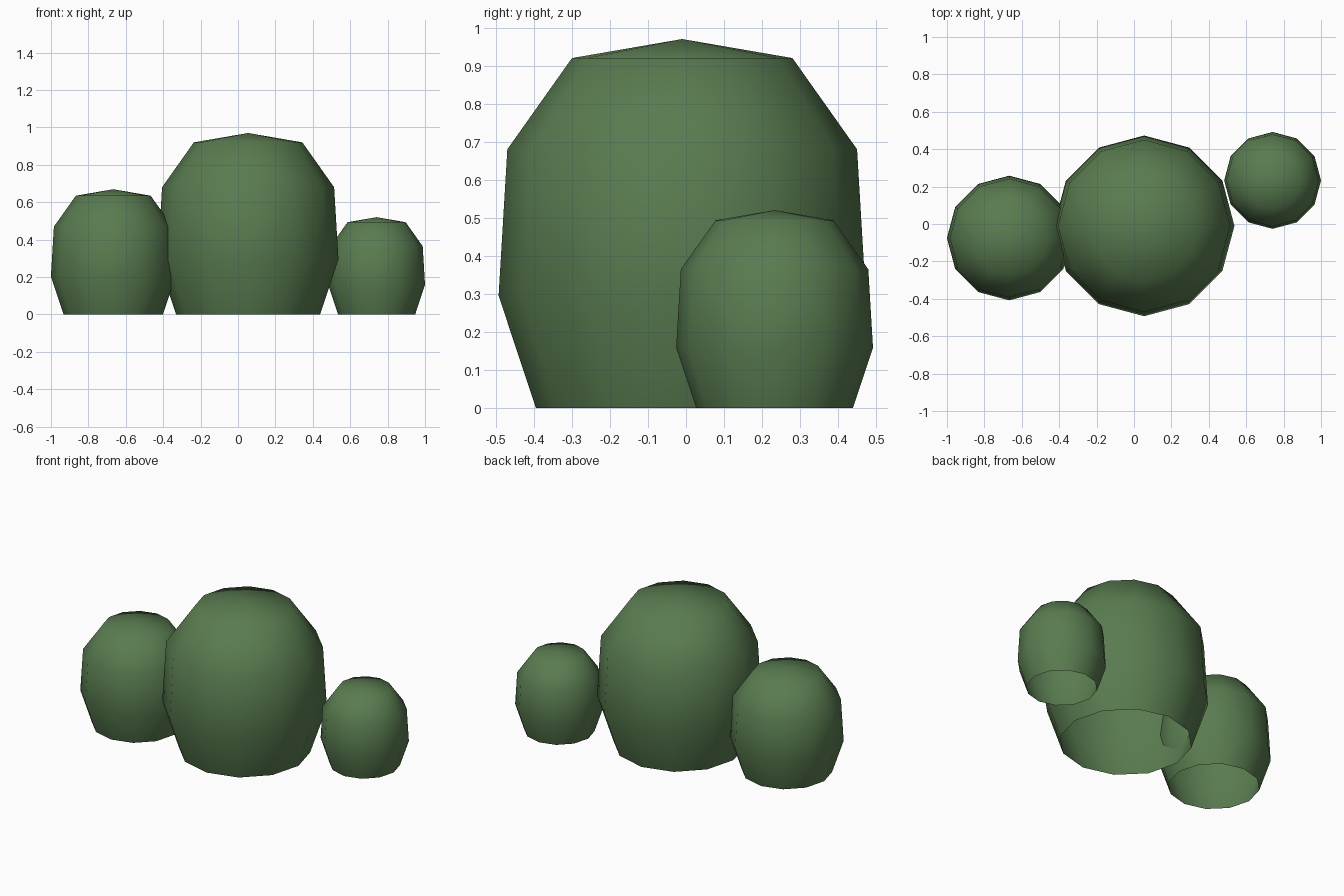
import bpy
import bmesh
import math

if "Cube" in bpy.data.objects:
    bpy.data.objects.remove(bpy.data.objects["Cube"])

leaf = bpy.data.materials.new("leaf_green")
leaf.diffuse_color = (0.10, 0.20, 0.08, 1.0)
leaf.use_nodes = True
leaf.node_tree.nodes["Principled BSDF"].inputs["Base Color"].default_value = leaf.diffuse_color

SIDES = 12
# (radius, height) rings of the largest bush, open at the bottom
RINGS = [(0.385, 0.0), (0.483, 0.295), (0.46, 0.68), (0.29, 0.92)]
APEX = 0.97


def bush(name, x, y, size):
    """Rounded dome: stacked rings closed by a shallow cap."""
    bm = bmesh.new()
    loops = []
    for r, z in RINGS:
        loops.append([bm.verts.new((size * r * math.cos(math.tau * i / SIDES),
                                    size * r * math.sin(math.tau * i / SIDES),
                                    size * z)) for i in range(SIDES)])
    top = bm.verts.new((0, 0, size * APEX))
    for i in range(SIDES):
        j = (i + 1) % SIDES
        for low, high in zip(loops, loops[1:]):
            bm.faces.new((low[i], low[j], high[j], high[i]))
        bm.faces.new((loops[-1][i], loops[-1][j], top))
    for f in bm.faces:
        f.smooth = True
    mesh = bpy.data.meshes.new(name)
    bm.to_mesh(mesh)
    bm.free()
    mesh.materials.append(leaf)
    obj = bpy.data.objects.new(name, mesh)
    obj.location = (x, y, 0)
    bpy.context.collection.objects.link(obj)
    return obj


# Three bushes of one shape at different sizes
bush("large_bush", 0.054, -0.01, 1.0)
bush("medium_bush", -0.667, -0.075, 0.69)
bush("small_bush", 0.741, 0.233, 0.536)
